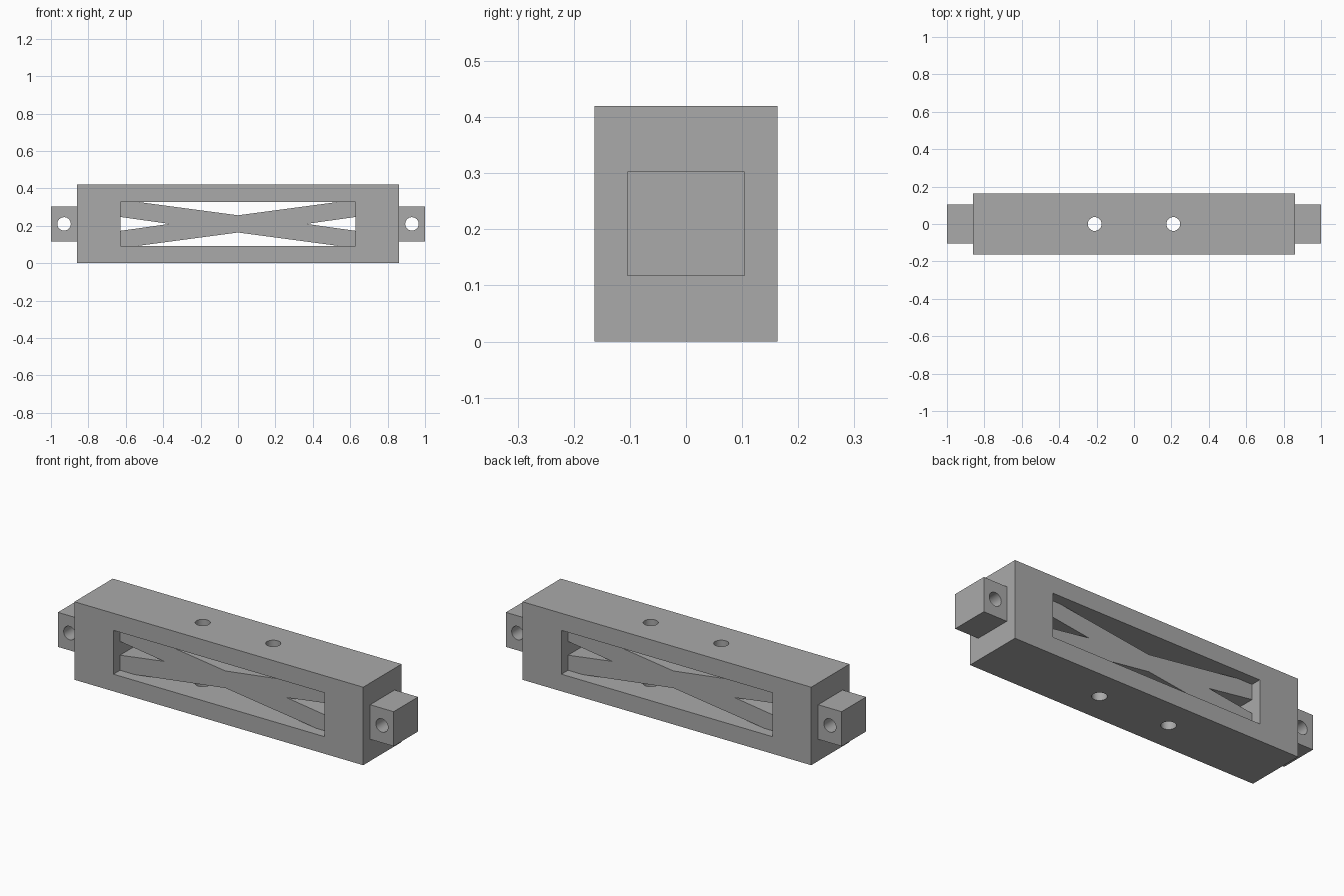
import bpy, bmesh, math
from mathutils import Matrix

if "Cube" in bpy.data.objects:
    bpy.data.objects.remove(bpy.data.objects["Cube"], do_unlink=True)

MID = 0.21           # height of the centre line
BODY = (0.86, 0.163, 0.21)
WINDOW = (0.628, 0.118)
LUG = (0.07, 0.104, 0.093)
WEB_DEPTH = 0.107

grey = bpy.data.materials.new("plain_grey")
grey.use_nodes = True
colour = (0.4, 0.4, 0.4, 1)
grey.diffuse_color = colour
grey.node_tree.nodes["Principled BSDF"].inputs["Base Color"].default_value = colour


def add_object(name, bm):
    bmesh.ops.recalc_face_normals(bm, faces=bm.faces)
    mesh = bpy.data.meshes.new(name)
    bm.to_mesh(mesh)
    bm.free()
    mesh.materials.append(grey)
    obj = bpy.data.objects.new(name, mesh)
    bpy.context.collection.objects.link(obj)
    return obj


def box(name, x, half):
    bm = bmesh.new()
    size = Matrix.Diagonal([2 * h for h in half] + [1])
    bmesh.ops.create_cube(bm, size=1, matrix=Matrix.Translation((x, 0, MID)) @ size)
    return add_object(name, bm)


def drill(x, radius, along_y=False):
    bm = bmesh.new()
    turn = Matrix.Rotation(math.pi / 2 if along_y else 0, 4, "X")
    bmesh.ops.create_cone(bm, cap_ends=True, segments=32, radius1=radius, radius2=radius,
                          depth=1, matrix=Matrix.Translation((x, 0, MID)) @ turn)
    return add_object("drill_cutter", bm)


def cut(obj, cutter):
    cutter.hide_render = True
    mod = obj.modifiers.new("cut", "BOOLEAN")
    mod.operation, mod.solver, mod.object = "DIFFERENCE", "EXACT", cutter
    bpy.ops.object.select_all(action="DESELECT")
    bpy.context.view_layer.objects.active = obj
    obj.select_set(True)
    bpy.ops.object.modifier_apply(modifier=mod.name)
    bpy.data.objects.remove(cutter, do_unlink=True)


# Main block with a rectangular window through it
body = box("body_block", 0, BODY)
cut(body, box("window_cutter", 0, (WINDOW[0], 0.3, WINDOW[1])))

# Recessed cross brace: one quarter of the outline, mirrored to all four
w, h = WINDOW
quarter = [(0, 0.046), (0.54, h), (w, h), (w, 0.037), (0.365, 0)]
right = quarter + [(x, -z) for x, z in quarter[-2::-1]]
outline = right + [(-x, z) for x, z in right[-2:0:-1]]
bm = bmesh.new()
face = bm.faces.new([bm.verts.new((x, -WEB_DEPTH, MID + z)) for x, z in outline])
extruded = bmesh.ops.extrude_face_region(bm, geom=[face])["geom"]
bmesh.ops.translate(bm, vec=(0, 2 * WEB_DEPTH, 0),
                    verts=[v for v in extruded if isinstance(v, bmesh.types.BMVert)])
brace = add_object("cross_brace", bm)

# Two vertical holes through block and brace
for side in (-1, 1):
    for part in (body, brace):
        cut(part, drill(side * 0.21, 0.037))

# Drilled end lugs
parts = [body, brace]
for name, side in (("right_lug", -1), ("left_lug", 1)):
    lug = box(name, side * (1 - LUG[0]), LUG)
    cut(lug, drill(side * 0.93, 0.036, True))
    parts.append(lug)

# Smooth hole walls, crisp edges
bpy.ops.object.select_all(action="DESELECT")
for part in parts:
    part.select_set(True)
bpy.context.view_layer.objects.active = body
bpy.ops.object.shade_smooth_by_angle(angle=math.radians(30))
